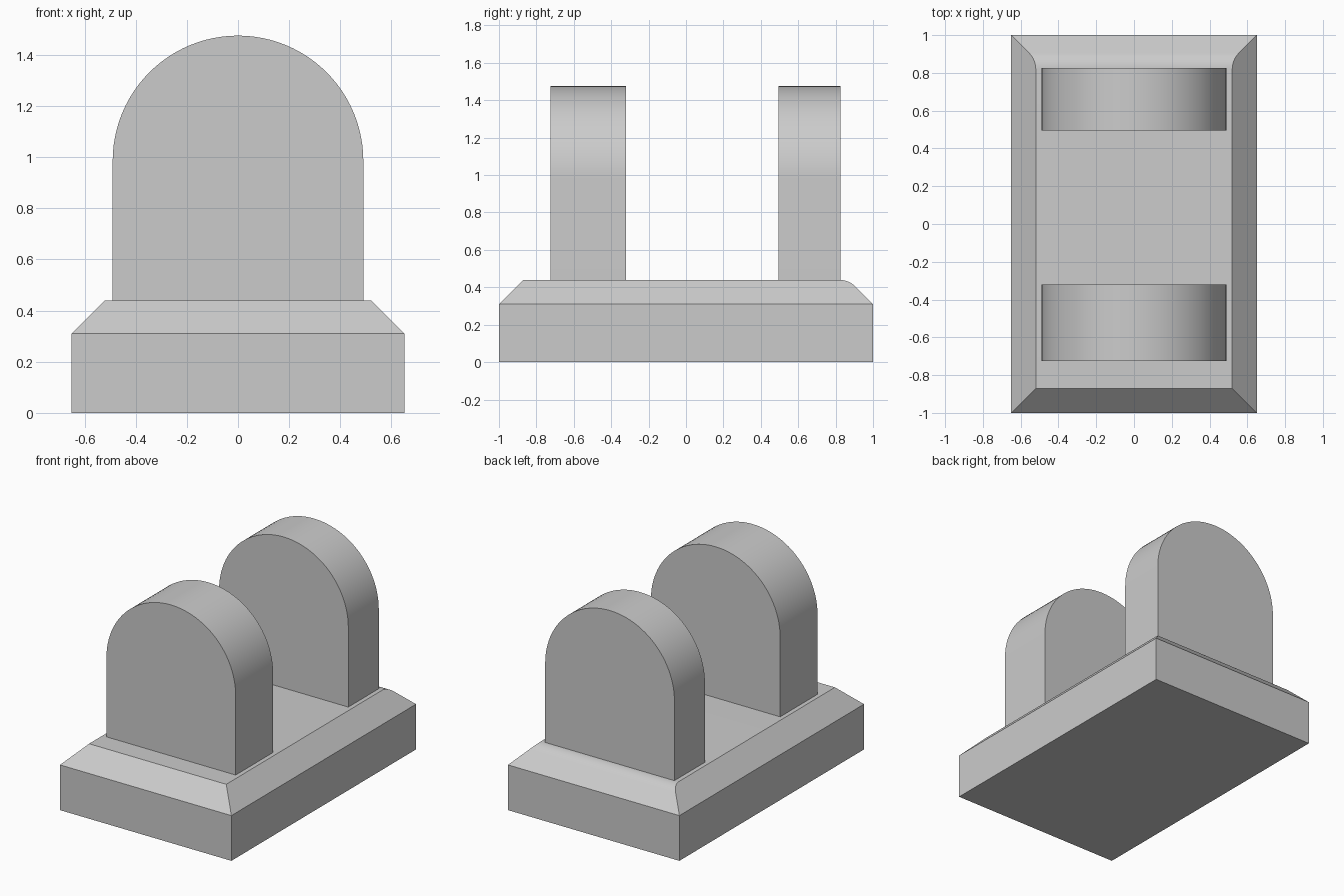
import bpy, bmesh, math

cube = bpy.data.objects.get("Cube")
if cube:
    bpy.data.objects.remove(cube, do_unlink=True)

grey = bpy.data.materials.new("light_grey")
grey.use_nodes = True
colour = (0.6, 0.6, 0.6, 1)
grey.diffuse_color = colour
grey.node_tree.nodes["Principled BSDF"].inputs["Base Color"].default_value = colour


def loft(name, rings):
    """Join matching closed rings into a capped solid with sharp edges kept."""
    bm = bmesh.new()
    loops = [[bm.verts.new(p) for p in ring] for ring in rings]
    for a, b in zip(loops, loops[1:]):
        for i in range(len(a)):
            j = (i + 1) % len(a)
            bm.faces.new((a[i], a[j], b[j], b[i]))
    bm.faces.new(loops[0][::-1])
    bm.faces.new(loops[-1])
    bmesh.ops.recalc_face_normals(bm, faces=bm.faces)
    mesh = bpy.data.meshes.new(name)
    bm.to_mesh(mesh)
    bm.free()
    mesh.materials.append(grey)
    obj = bpy.data.objects.new(name, mesh)
    bpy.context.collection.objects.link(obj)
    bpy.ops.object.select_all(action="DESELECT")
    obj.select_set(True)
    bpy.context.view_layer.objects.active = obj
    bpy.ops.object.shade_smooth_by_angle(angle=math.radians(25))
    return obj


# Base: chamfered block whose rear chamfer rounds over into the top
HALF_W, HALF_L, EDGE_Z, TOP_Z = 0.65, 1.0, 0.31, 0.44
ROUND, STEPS = 0.12, 10
ARC_Y = 0.82


def base_ring(z, back_y):
    inset = max(z - EDGE_Z, 0)
    x, front_y = HALF_W - inset, -HALF_L + inset
    return [(-x, front_y, z), (x, front_y, z), (x, back_y, z), (-x, back_y, z)]


rings = [base_ring(0, HALF_L), base_ring(EDGE_Z, HALF_L)]
for i in range(STEPS + 1):
    a = math.radians(45 + 45 * i / STEPS)
    rings.append(base_ring(TOP_Z - ROUND + ROUND * math.sin(a),
                           ARC_Y + ROUND * math.cos(a)))
loft("base", rings)

# Round-topped upright plates, thicker at the front
RADIUS, ARC_Z, SEGMENTS = 0.49, 0.985, 48


def upright(name, y0, y1):
    outline = [(-RADIUS, TOP_Z - 0.01), (RADIUS, TOP_Z - 0.01)]
    for i in range(SEGMENTS + 1):
        a = math.pi * i / SEGMENTS
        outline.append((RADIUS * math.cos(a), ARC_Z + RADIUS * math.sin(a)))
    loft(name, [[(x, y, z) for x, z in outline] for y in (y0, y1)])


upright("front_upright", -0.725, -0.32)
upright("rear_upright", 0.495, 0.825)
